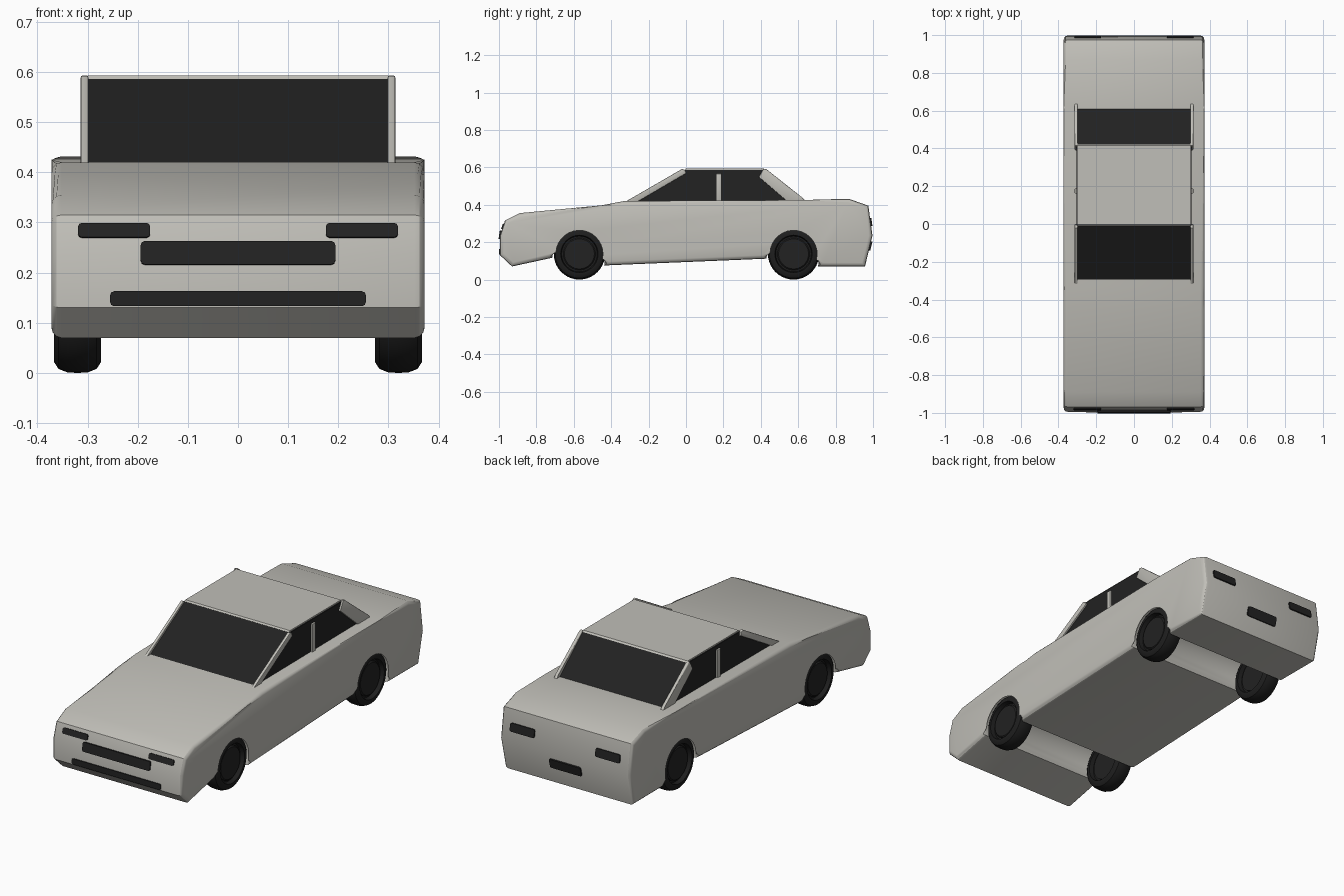
import bpy, bmesh, math
from mathutils import Matrix

if "Cube" in bpy.data.objects:
    bpy.data.objects.remove(bpy.data.objects["Cube"])


def material(name, rgb):
    m = bpy.data.materials.new(name)
    m.diffuse_color = (*rgb, 1)
    m.use_nodes = True
    m.node_tree.nodes["Principled BSDF"].inputs["Base Color"].default_value = m.diffuse_color
    return m


PAINT = material("light_grey_paint", (0.53, 0.52, 0.48))
GLASS = material("dark_glass", (0.016, 0.016, 0.016))
RUBBER = material("black_rubber", (0.013, 0.013, 0.013))


def finish(bm, name, mat, angle=30):
    bmesh.ops.recalc_face_normals(bm, faces=bm.faces)
    me = bpy.data.meshes.new(name)
    bm.to_mesh(me)
    bm.free()
    me.materials.append(mat)
    ob = bpy.data.objects.new(name, me)
    bpy.context.collection.objects.link(ob)
    bpy.ops.object.select_all(action='DESELECT')
    ob.select_set(True)
    bpy.context.view_layer.objects.active = ob
    bpy.ops.object.shade_smooth_by_angle(angle=math.radians(angle))
    return ob


def prism(name, profile, x0, x1, mat, bevel=0, segments=3):
    """Side profile of (y, z) points extruded across x, with rounded side rims."""
    bm = bmesh.new()
    a = [bm.verts.new((x0, y, z)) for y, z in profile]
    b = [bm.verts.new((x1, y, z)) for y, z in profile]
    caps = [bm.faces.new(a), bm.faces.new(b[::-1])]
    n = len(profile)
    for i in range(n):
        j = (i + 1) % n
        bm.faces.new((a[i], b[i], b[j], a[j]))
    if bevel:
        rims = [e for f in caps for e in f.edges]
        bmesh.ops.bevel(bm, geom=rims, offset=bevel, segments=segments,
                        profile=0.5, affect='EDGES', clamp_overlap=False)
    return finish(bm, name, mat)


def plate(name, x0, x1, z0, z1, y, tilt, mat, depth=0.014):
    """Thin plate on the nose or tail with clipped corners."""
    bm = bmesh.new()
    bmesh.ops.create_cube(bm, size=1)
    bmesh.ops.scale(bm, vec=(x1 - x0, depth, z1 - z0), verts=bm.verts)
    edges = [e for e in bm.edges
             if abs(e.verts[0].co.y - e.verts[1].co.y) > depth / 2]
    bmesh.ops.bevel(bm, geom=edges, offset=0.008, segments=2,
                    profile=0.5, affect='EDGES')
    move = Matrix.Translation(((x0 + x1) / 2, y, (z0 + z1) / 2))
    bmesh.ops.transform(bm, matrix=move @ Matrix.Rotation(tilt, 4, 'X'),
                        verts=bm.verts)
    return finish(bm, name, mat)


def lathe(name, profile, centre, side, mat, steps=40):
    """Revolve (x, radius) points around an axle parallel to x."""
    bm = bmesh.new()
    rings = []
    for x, r in profile:
        rings.append([bm.verts.new((centre[0] + side * x,
                                    centre[1] + r * math.cos(2 * math.pi * k / steps),
                                    centre[2] + r * math.sin(2 * math.pi * k / steps)))
                      for k in range(steps)])
    for p, q in zip(rings, rings[1:]):
        for k in range(steps):
            m = (k + 1) % steps
            bm.faces.new((p[k], p[m], q[m], q[k]))
    bm.faces.new(rings[0])
    bm.faces.new(rings[-1])
    return finish(bm, name, mat, 35)


WHEEL_R = 0.137
AXLES = {"front": -0.57, "rear": 0.575}


def arch(yc, a0, a1, r=0.146, n=18):
    angles = [math.radians(a0 + (a1 - a0) * i / n) for i in range(n + 1)]
    return [(yc + r * math.cos(t), WHEEL_R + r * math.sin(t)) for t in angles]


# Body shell with both wheel arches cut into the profile
body = [(-0.93, 0.07)]
body += arch(AXLES["front"], 188, -25)
body += arch(AXLES["rear"], 190, -27)
body += [(0.957, 0.07), (0.997, 0.235), (0.975, 0.395), (0.87, 0.432),
         (0.62, 0.425), (-0.33, 0.42), (-0.45, 0.397), (-0.89, 0.355),
         (-0.968, 0.315), (-0.994, 0.235), (-0.994, 0.13)]
prism("body", body, -0.372, 0.372, PAINT, 0.02)

# Cabin glass and roof
prism("cabin_glass", [(-0.31, 0.41), (-0.012, 0.586), (0.422, 0.586), (0.625, 0.41)],
      -0.305, 0.305, GLASS)
prism("roof", [(-0.015, 0.581), (-0.003, 0.593), (0.415, 0.593), (0.427, 0.581)],
      -0.30, 0.30, PAINT)

# Window pillars, both sides
pillars = {
    "windscreen_pillar": [(-0.335, 0.41), (-0.27, 0.41), (0.0, 0.568),
                          (-0.005, 0.585), (-0.02, 0.592)],
    "rear_pillar": [(0.415, 0.593), (0.39, 0.548), (0.55, 0.41), (0.65, 0.41),
                    (0.62, 0.44), (0.43, 0.59)],
    "door_pillar": [(0.162, 0.41), (0.188, 0.41), (0.188, 0.566), (0.162, 0.566)],
}
for side, label in ((1, "right"), (-1, "left")):
    for part, pts in pillars.items():
        prism(f"{label}_{part}", pts, side * 0.298, side * 0.314, PAINT, 0.004, 2)

    # Lamps
    lo, hi = sorted((side * 0.175, side * 0.319))
    plate(f"{label}_headlight", lo, hi, 0.268, 0.298, -0.977, -0.31, GLASS)
    lo, hi = sorted((side * 0.175, side * 0.315))
    plate(f"{label}_tail_light", lo, hi, 0.285, 0.328, 0.987, 0.137, GLASS)

    # Wheels: rounded tyre with a recessed ring and a hub disc
    for end, y in AXLES.items():
        centre = (side * 0.32, y, WHEEL_R)
        lathe(f"{end}_{label}_tyre",
              [(-0.025, 0.095), (-0.047, 0.1), (-0.047, 0.115), (-0.038, 0.129),
               (-0.02, 0.136), (0, WHEEL_R), (0.02, 0.136), (0.038, 0.129),
               (0.047, 0.115), (0.047, 0.1), (0.025, 0.095)],
              centre, side, RUBBER)
        lathe(f"{end}_{label}_hub",
              [(-0.03, 0.086), (0.03, 0.086), (0.036, 0.08)],
              centre, side, GLASS)

# Nose openings and rear plate
plate("grille", -0.194, 0.194, 0.215, 0.262, -0.99, -0.15, GLASS, 0.018)
plate("lower_intake", -0.255, 0.255, 0.133, 0.163, -0.992, 0, GLASS)
plate("rear_panel", -0.09, 0.09, 0.155, 0.205, 0.984, -0.238, GLASS)
